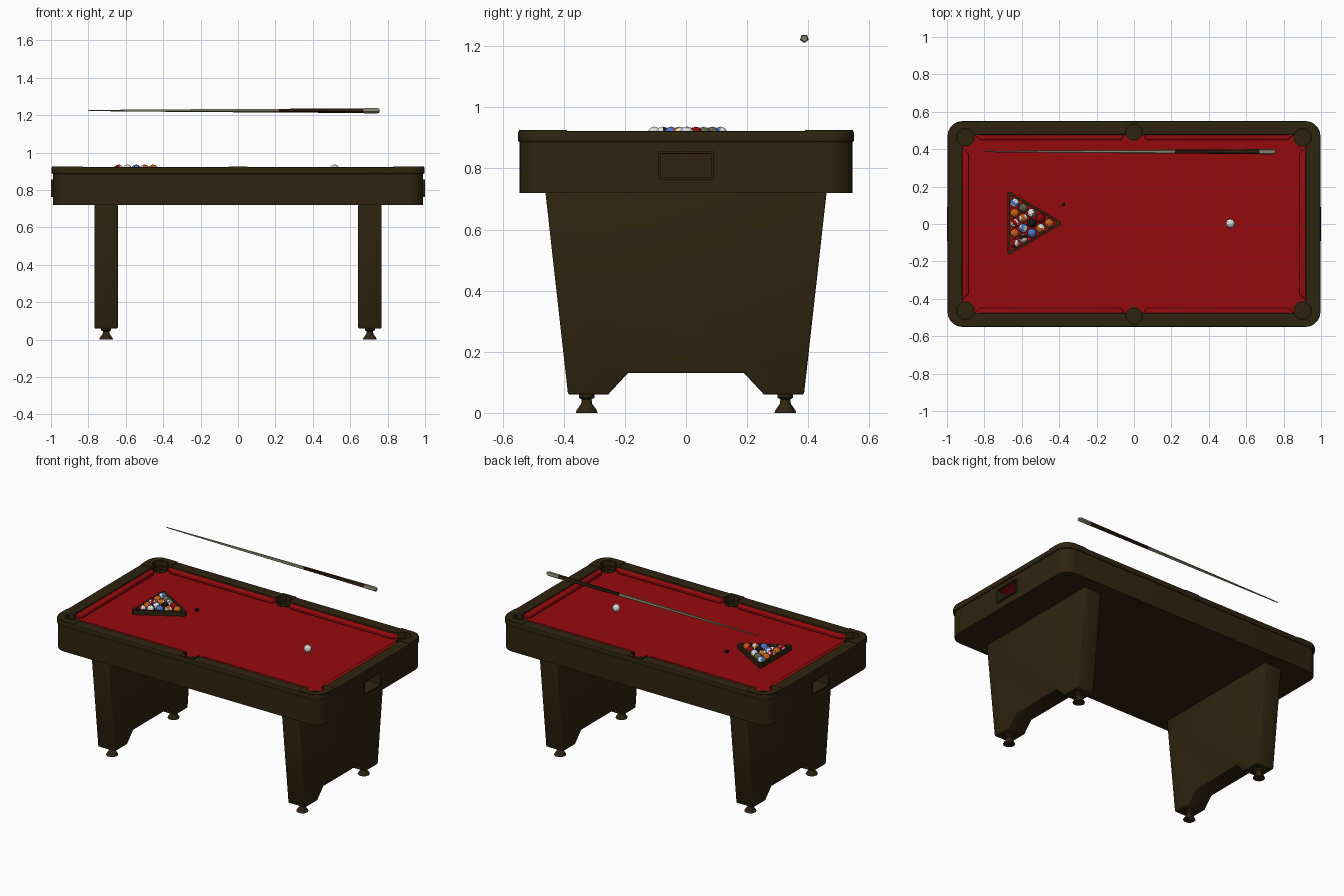
import bpy, bmesh, math, random
from mathutils import Vector, Euler

if "Cube" in bpy.data.objects:
    bpy.data.objects.remove(bpy.data.objects["Cube"])

random.seed(4)


def mat(name, c):
    m = bpy.data.materials.new(name)
    m.diffuse_color = (*c, 1)
    m.use_nodes = True
    m.node_tree.nodes["Principled BSDF"].inputs["Base Color"].default_value = m.diffuse_color
    return m


WOOD = mat("dark wood", (0.028, 0.017, 0.0045))
GRIP = mat("grip brown", (0.020, 0.009, 0.004))
FELT = mat("red felt", (0.30, 0.003, 0.004))
WHITE = mat("white", (0.78, 0.78, 0.78))
ORANGE = mat("orange", (0.62, 0.12, 0.01))
BLUE = mat("blue", (0.08, 0.19, 0.60))
SHAFT = mat("pale shaft", (0.24, 0.23, 0.15))
GREEN = mat("grey green", (0.13, 0.14, 0.08))
BLACK = mat("black", (0.008, 0.008, 0.006))


def smooth_shade(ob, angle=35):
    bpy.ops.object.select_all(action='DESELECT')
    ob.select_set(True)
    bpy.context.view_layer.objects.active = ob
    bpy.ops.object.shade_smooth_by_angle(angle=math.radians(angle))


def finish(bm, name, *mats, smooth=None):
    bmesh.ops.recalc_face_normals(bm, faces=bm.faces)
    me = bpy.data.meshes.new(name)
    bm.to_mesh(me)
    bm.free()
    for m in mats:
        me.materials.append(m)
    ob = bpy.data.objects.new(name, me)
    bpy.context.collection.objects.link(ob)
    if smooth:
        smooth_shade(ob, smooth)
    return ob


def apply(ob, kind, **props):
    bpy.context.view_layer.objects.active = ob
    m = ob.modifiers.new(kind.lower(), kind)
    for k, v in props.items():
        setattr(m, k, v)
    bpy.ops.object.modifier_apply(modifier=m.name)


def boolean(ob, cutter, op='DIFFERENCE'):
    apply(ob, 'BOOLEAN', object=cutter, operation=op, solver='EXACT')


def prism(name, pts, a, b, m, axis='z'):
    """Extrude an outline: (x, y) along z, or (y, z) along x."""
    bm = bmesh.new()
    place = (lambda p, t: (p[0], p[1], t)) if axis == 'z' else (lambda p, t: (t, p[0], p[1]))
    lo, hi = ([bm.verts.new(place(p, t)) for p in pts] for t in (a, b))
    n = len(pts)
    bm.faces.new(lo)
    bm.faces.new(hi)
    for i in range(n):
        j = (i + 1) % n
        bm.faces.new((lo[i], lo[j], hi[j], hi[i]))
    return finish(bm, name, m)


def box(name, x0, x1, y0, y1, z0, z1, m):
    return prism(name, [(x0, y0), (x1, y0), (x1, y1), (x0, y1)], z0, z1, m)


def rounded(hx, hy, r, n=5):
    pts = []
    for k, (sx, sy) in enumerate(((1, 1), (-1, 1), (-1, -1), (1, -1))):
        for i in range(n + 1):
            t = math.pi / 2 * (k + i / n)
            pts.append((sx * (hx - r) + r * math.cos(t), sy * (hy - r) + r * math.sin(t)))
    return pts


def frame(name, outer, inner, z0, z1, m):
    """Closed ring between two outlines with equal point counts."""
    bm = bmesh.new()
    loops = [[bm.verts.new((x, y, z)) for x, y in pts]
             for pts, z in ((outer, z0), (outer, z1), (inner, z1), (inner, z0))]
    n = len(outer)
    for k in range(4):
        A, B = loops[k], loops[(k + 1) % 4]
        for i in range(n):
            bm.faces.new((A[i], A[(i + 1) % n], B[(i + 1) % n], B[i]))
    return finish(bm, name, m)


def lathe(name, prof, sides, mats, pick=None, smooth=None):
    """Solid of revolution about z from (radius, height) points."""
    bm = bmesh.new()
    rings = [[bm.verts.new((r * math.cos(2 * math.pi * i / sides), r * math.sin(2 * math.pi * i / sides), z))
              for i in range(sides)] for r, z in prof]
    bm.faces.new(rings[0])
    bm.faces.new(rings[-1])
    for k in range(len(rings) - 1):
        for i in range(sides):
            j = (i + 1) % sides
            f = bm.faces.new((rings[k][i], rings[k][j], rings[k + 1][j], rings[k + 1][i]))
            f.material_index = pick[k] if pick else 0
    return finish(bm, name, *mats, smooth=smooth)


BED = 0.887
# table body: solid apron, felt bed, rail and raised rail caps
apron = prism("apron", rounded(0.99, 0.545, 0.08), 0.72, 0.8855, WOOD)
bed = box("bed", -0.93, 0.93, -0.485, 0.485, 0.8845, BED, FELT)
inner = rounded(0.918, 0.477, 0.003)
rail = frame("rail", rounded(0.997, 0.55, 0.08), inner, 0.886, 0.922, WOOD)
apply(rail, 'BEVEL', width=0.006, segments=2, limit_method='ANGLE', angle_limit=math.radians(40))
caps = frame("rail_caps", rounded(0.994, 0.547, 0.08), inner, 0.919, 0.926, WOOD)
gaps = [box("gap", sx * 0.44 - 0.39, sx * 0.44 + 0.39, -0.7, 0.7, 0.9, 0.95, WOOD) for sx in (-1, 1)]
gaps.append(box("gap", -1.2, 1.2, -0.39, 0.39, 0.9, 0.95, WOOD))
for g in gaps:
    boolean(caps, g)
    bpy.data.objects.remove(g)


# cushions with slanted ends and a sloping nose
def cushion(pts):
    c = prism("cushion", pts, BED - 0.002, 0.914, FELT)
    apply(c, 'BEVEL', width=0.007, segments=2, limit_method='ANGLE', angle_limit=math.radians(60))
    smooth_shade(c, 50)


for s in (-1, 1):
    cushion([(s * 0.922, -0.41), (s * 0.884, -0.375), (s * 0.884, 0.375), (s * 0.922, 0.41)])
    for t in (-1, 1):
        cushion([(t * 0.05, s * 0.48), (t * 0.068, s * 0.448), (t * 0.82, s * 0.448), (t * 0.858, s * 0.48)])

# pockets: octagonal holes sunk through rail and bed into the body
for px, py, r in [(x, y, 0.052) for x in (-0.9, 0.9) for y in (-0.463, 0.463)] + [(0, -0.49, 0.048), (0, 0.49, 0.048)]:
    ring = [(px + r * math.cos(math.pi * (i + .5) / 4), py + r * math.sin(math.pi * (i + .5) / 4)) for i in range(8)]
    cut = prism("pocket_cutter", ring, 0.862, 1.0, WOOD)
    for ob in (rail, caps, bed, apron):
        boolean(ob, cut)
    bpy.data.objects.remove(cut)
    small = [(px + (x - px) * 0.86, py + (y - py) * 0.86) for x, y in ring]
    frame("pocket_rim", ring, small, 0.862, BED + 0.002, WOOD)

# ball return window at each end, with a felt ceiling and a thin frame
for s in (-1, 1):
    cut = box("window_cutter", *sorted((s * 0.89, s * 1.02)), -0.083, 0.083, 0.770, 0.848, WOOD)
    boolean(apron, cut)
    bpy.data.objects.remove(cut)
    box("return_ceiling", *sorted((s * 0.891, s * 0.985)), -0.082, 0.082, 0.8465, 0.8485, FELT)
    xs = sorted((s * 0.985, s * 1.0))
    for t in (-1, 1):
        box("window_jamb", *xs, *sorted((t * 0.083, t * 0.092)), 0.763, 0.855, WOOD)
    for z in (0.763, 0.848):
        box("window_bar", *xs, -0.083, 0.083, z, z + 0.007, WOOD)

for ob in (apron, rail, caps):
    smooth_shade(ob)

# legs with notched bottoms, and turned feet
half = [(0.19, 0.13), (0.255, 0.06), (0.386, 0.06), (0.46, 0.722)]
outline = half + [(-y, z) for y, z in reversed(half)]
for s in (-1, 1):
    leg = prism("leg", outline, *sorted((s * 0.642, s * 0.768)), WOOD, axis='x')
    apply(leg, 'BEVEL', width=0.006, segments=2, limit_method='ANGLE', angle_limit=math.radians(60))
    smooth_shade(leg, 50)
    for t in (-1, 1):
        foot = lathe("foot", [(0.037, 0), (0.035, 0.008), (0.019, 0.03), (0.017, 0.044), (0.027, 0.05), (0.027, 0.062)],
                     10, [WOOD], smooth=40)
        foot.location = (s * 0.705, t * 0.325, 0)


# balls: solids, or white with a coloured band
def ball(x, y, m, striped=False):
    bm = bmesh.new()
    bmesh.ops.create_icosphere(bm, subdivisions=2, radius=0.025)
    tilt = Euler([random.uniform(0, 6) for _ in range(3)]).to_matrix() @ Vector((0, 0, 1))
    for f in bm.faces:
        if striped and abs(f.normal.dot(tilt)) > 0.4:
            f.material_index = 1
    b = finish(bm, "ball", m, WHITE)
    b.location = (x, y, BED + 0.0245)


rows = [[(BLUE, 1), (ORANGE, 0), (FELT, 1), (ORANGE, 0), (FELT, 1)],
        [(GREEN, 0), (ORANGE, 1), (BLUE, 1), (GRIP, 1)],
        [(GREEN, 1), (BLACK, 0), (BLUE, 0)],
        [(FELT, 0), (ORANGE, 1)],
        [(ORANGE, 0)]]
for k, row in enumerate(rows):
    for i, (m, st) in enumerate(row):
        ball(-0.638 + 0.046 * k, 0.005 + 0.054 * ((len(row) - 1) / 2 - i), m, st)
ball(0.515, 0.003, WHITE)

# triangle rack with clipped corners
tri = [(-0.676, 0.168), (-0.662, 0.172), (-0.392, 0.014), (-0.392, -0.004), (-0.662, -0.162), (-0.676, -0.158)]
cx, cy = -0.583, 0.005
frame("rack", tri, [(cx + (x - cx) * 0.88, cy + (y - cy) * 0.88) for x, y in tri], BED, 0.917, WOOD)

# chalk cube
box("chalk", -0.384, -0.368, 0.095, 0.111, BED, 0.903, BLACK)

# cue floating over the table, turned along x
cue = lathe("cue", [(0.003, -0.8), (0.005, -0.6), (0.0085, -0.2), (0.011, 0.22), (0.0125, 0.48), (0.014, 0.67),
                    (0.015, 0.675), (0.015, 0.745), (0.011, 0.757)], 5, [SHAFT, GRIP, WOOD],
            pick=[0, 0, 0, 1, 2, 0, 0, 0])
cue.rotation_euler = (0, math.pi / 2, 0)
cue.location = (0, 0.387, 1.225)
